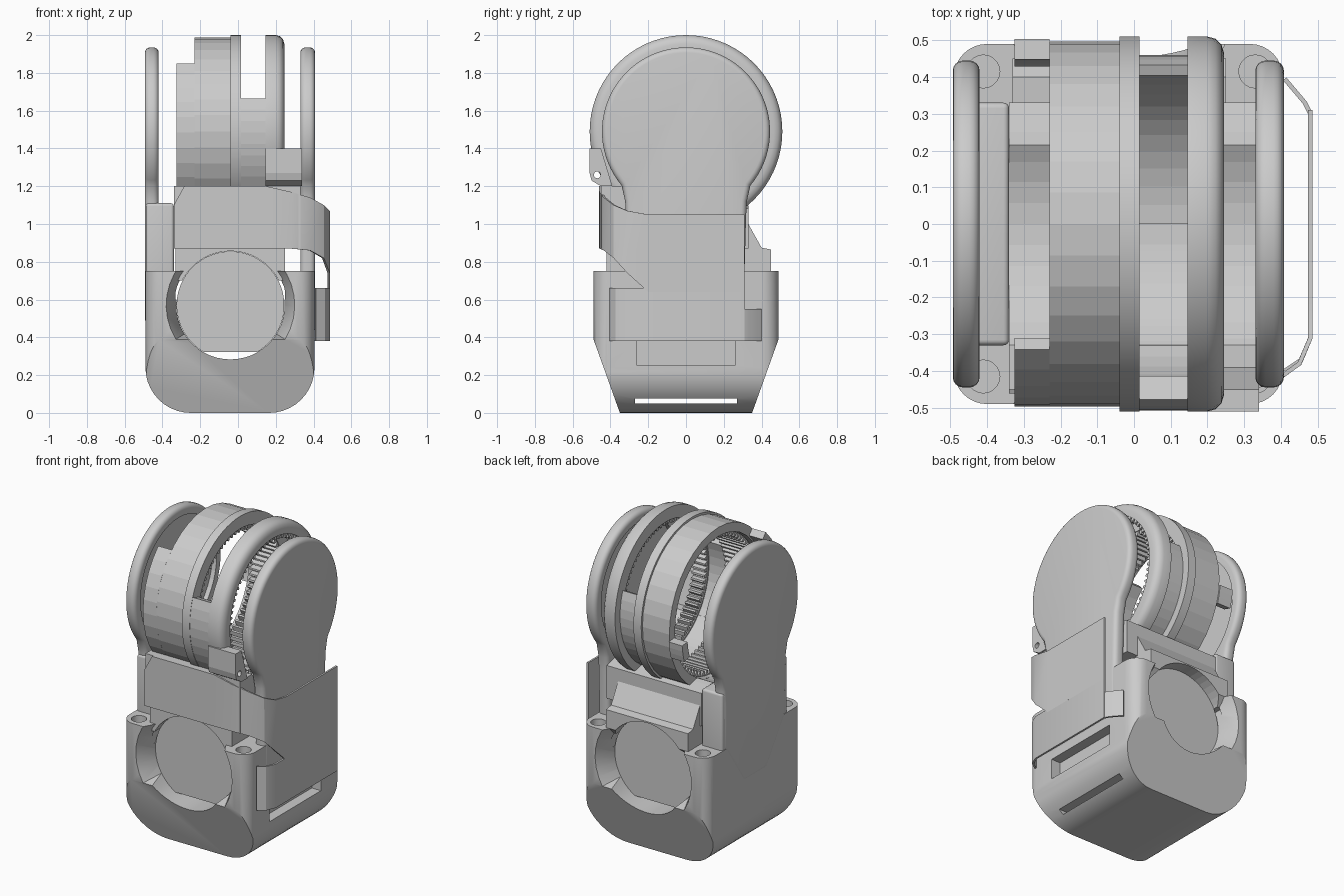
import bpy, bmesh
from math import sin, cos, pi, radians

if "Cube" in bpy.data.objects:
    bpy.data.objects.remove(bpy.data.objects["Cube"])

HUB = 1.49           # height of the hinge axis
BORE = (-0.04, 0.57)  # x, z of the motor axis


def finish(name, bm):
    bmesh.ops.recalc_face_normals(bm, faces=bm.faces)
    me = bpy.data.meshes.new(name)
    bm.to_mesh(me)
    bm.free()
    ob = bpy.data.objects.new(name, me)
    bpy.context.collection.objects.link(ob)
    return ob


def arc(c, r, a0, a1, n=24):
    steps = [radians(a0 + (a1 - a0) * i / n) for i in range(n + 1)]
    return [(c[0] + r * cos(a), c[1] + r * sin(a)) for a in steps]


def circle(c, r, n=48):
    return arc(c, r, 0, 360, n)[:-1]


def prism(name, pts, axis, lo, hi, shrink=1, c=(0, 0)):
    """Extrude a profile along an axis; the far end may shrink about c."""
    bm = bmesh.new()
    place = {"x": lambda u, v, w: (w, u, v), "y": lambda u, v, w: (u, w, v),
             "z": lambda u, v, w: (u, v, w)}[axis]
    near = [bm.verts.new(place(u, v, lo)) for u, v in pts]
    far = [bm.verts.new(place(c[0] + (u - c[0]) * shrink, c[1] + (v - c[1]) * shrink, hi))
           for u, v in pts]
    bm.faces.new(near)
    bm.faces.new(far[::-1])
    for i in range(len(pts)):
        bm.faces.new((near[i - 1], near[i], far[i], far[i - 1]))
    return finish(name, bm)


def box(name, x, y, z):
    return prism(name, [(x[0], y[0]), (x[1], y[0]), (x[1], y[1]), (x[0], y[1])], "z", *z)


def bake(ob):
    dg = bpy.context.evaluated_depsgraph_get()
    me = bpy.data.meshes.new_from_object(ob.evaluated_get(dg))
    ob.modifiers.clear()
    ob.data = me


def combine(ob, cutters, op="DIFFERENCE"):
    for cutter in cutters:
        mod = ob.modifiers.new("cut", "BOOLEAN")
        mod.object, mod.operation, mod.solver = cutter, op, "EXACT"
        bake(ob)
        bpy.data.objects.remove(cutter)


def smooth(ob, width=0):
    if width:
        mod = ob.modifiers.new("round", "BEVEL")
        mod.width, mod.segments = width, 4
        mod.limit_method, mod.angle_limit = "ANGLE", radians(50)
        bake(ob)
    bpy.ops.object.select_all(action="DESELECT")
    ob.select_set(True)
    bpy.context.view_layer.objects.active = ob
    bpy.ops.object.shade_smooth_by_angle(angle=radians(30))


def ring(name, profile, a0=0, a1=360, n=48):
    """Sweep an (x, radius) profile around the hinge axis."""
    bm = bmesh.new()
    full = a1 - a0 == 360
    rows = []
    for i in range(n if full else n + 1):
        a = radians(a0 + (a1 - a0) * i / n)
        rows.append([bm.verts.new((x, r * cos(a), HUB + r * sin(a))) for x, r in profile])
    for i in range(0 if full else 1, len(rows)):
        for j in range(len(profile)):
            bm.faces.new((rows[i - 1][j - 1], rows[i - 1][j], rows[i][j], rows[i][j - 1]))
    if not full:
        bm.faces.new(rows[0])
        bm.faces.new(rows[-1][::-1])
    return finish(name, bm)


def band(x0, x1, r0, r1):
    return [(x0, r0), (x1, r0), (x1, r1), (x0, r1)]


def teeth(name, x0, x1, count=72):
    """Inward gear teeth, as small wedges."""
    bm = bmesh.new()
    for i in range(count):
        a, h = 2 * pi * i / count, pi / count
        tri = [(0.435, a - h * 0.9), (0.435, a + h * 0.9), (0.405, a + h * 0.3), (0.405, a - h * 0.3)]
        ends = [[bm.verts.new((x, r * cos(t), HUB + r * sin(t))) for r, t in tri] for x in (x0, x1)]
        bm.faces.new(ends[0])
        bm.faces.new(ends[1][::-1])
        for j in range(4):
            bm.faces.new((ends[0][j - 1], ends[0][j], ends[1][j], ends[1][j - 1]))
    return finish(name, bm)


def ribbon(name, path, thick=0.012):
    """Thin bent sheet through (x, y, bottom, top) stations."""
    bm = bmesh.new()
    cols = [(bm.verts.new((x, y, b)), bm.verts.new((x, y, t))) for x, y, b, t in path]
    for p, q in zip(cols, cols[1:]):
        bm.faces.new((p[0], q[0], q[1], p[1]))
    ob = finish(name, bm)
    mod = ob.modifiers.new("thickness", "SOLIDIFY")
    mod.thickness, mod.offset = thick, 0
    bake(ob)
    smooth(ob)
    return ob


# Base housing: three profiles intersected
base = prism("base_housing", [(-0.35, 0), (0.35, 0), (0.49, 0.39), (0.49, 0.75),
                              (-0.49, 0.75), (-0.49, 0.39)], "x", -0.6, 0.6)
front = [(0.405, 1), (-0.49, 1)] + arc((-0.25, 0.24), 0.24, 180, 270, 10) \
    + arc((0.165, 0.24), 0.24, 270, 360, 10)
plan = []
for k, (cx, cy) in enumerate([(0.315, 0.4), (-0.4, 0.4), (-0.4, -0.4), (0.315, -0.4)]):
    plan += arc((cx, cy), 0.09, 90 * k, 90 * k + 90, 8)
combine(base, [prism("front_profile", front, "y", -1, 1),
               prism("plan_profile", plan, "z", -1, 2)], "INTERSECT")

# Motor bore, flared mouths, screw holes and side slots
rim = arc(BORE, 0.345, -32, 212)
cuts = [prism("bore", circle(BORE, 0.287), "y", -1, 1),
        box("top_opening", (-0.33, 0.25), (-0.4, 0.4), (0.6, 1)),
        box("side_window", (0.34, 0.6), (-0.26, 0.26), (0.25, 0.38)),
        box("bottom_slot", (-1, 1), (-0.27, 0.27), (0.05, 0.075))]
for s in (-1, 1):
    cuts.append(prism("mouth", rim, "y", s * 0.5, s * 0.37, 0.83, BORE))
    for x in (-0.41, 0.33):
        cuts.append(prism("screw_hole", circle((x, s * 0.415), 0.045, 20), "z", 0.6, 1))
combine(base, cuts)
smooth(base)

# Motor filling the bore, flat underneath
smooth(prism("motor", arc(BORE, 0.285, -60, 240, 48), "y", -0.37, 0.37))

# Main body with hinge cradle and arch above the motor
upper = prism("body_upper", [(-0.45, 0.87), (-0.45, 1.2), (-0.3, 1.2), (0.25, 1.1),
                             (0.33, 1.08), (0.33, 0.87)], "x", -0.34, 0.33)
combine(upper, [prism("cradle_cut", circle((0, HUB), 0.44), "x", -1, 1)])
lower = prism("body_lower", [(-0.42, 0.7), (-0.42, 0.88), (0.33, 0.88), (0.33, 1.0),
                             (0.4, 0.875), (0.45, 0.865), (0.45, 0.75), (0.4, 0.7)],
              "x", -0.33, 0.25)
combine(lower, [prism("arch_cut", circle(BORE, 0.287), "y", -1, 1)])

# Side arms: disc on a neck, recessed on the inner face
def arm(name, x0, x1, inner, tail):
    pts = arc((0, HUB), 0.445, -40, 220, 56)
    side = [(0.322, 1.12), (0.318, 1.04)] + tail
    pts += [(-y, z) for y, z in side] + side[::-1]
    ob = prism(name, pts, "x", x0, x1)
    smooth(ob, 0.028)
    combine(ob, [prism("recess", circle((0, HUB), 0.385), "x", inner - 0.03, inner + 0.03)])


arm("right_arm", -0.493, -0.42, -0.42, [(0.31, 0.75), (0.12, 0.47)])
arm("left_arm", 0.33, 0.408, 0.33, [(0.31, 0.75), (0.31, 0.42)])
smooth(box("right_neck", (-0.487, -0.34), (-0.33, 0.33), (0.6, 1.11)), 0.015)

# Hinge rings
ring("wide_ring", band(-0.23, -0.04, 0.44, 0.497), n=36)
smooth(ring("center_ring", band(-0.04, 0.015, 0.43, 0.51), n=72))
smooth(ring("rounded_ring", [(0.145, 0.43), (0.245, 0.43), (0.245, 0.465), (0.238, 0.488),
                             (0.222, 0.504), (0.2, 0.51), (0.145, 0.51)], n=72))
ring("end_band_front", band(-0.325, -0.23, 0.45, 0.497), 133.5, 275, 15)
ring("end_tab_back", band(-0.325, -0.23, 0.45, 0.505), -18, -5, 3)
ring("gap_band_front", band(0.015, 0.145, 0.44, 0.508), 160, 270, 16)
ring("gap_band_back", band(0.015, 0.145, 0.43, 0.46), 270, 380, 16)
teeth("inner_teeth_left", 0.15, 0.24)
teeth("inner_teeth_right", -0.2, 0.01)

# Front lug with pin hole
lug = prism("front_lug", [(-0.51, 1.4), (-0.45, 1.4), (-0.39, 1.2), (-0.45, 1.2),
                          (-0.5, 1.23), (-0.51, 1.27)], "x", 0.145, 0.34)
combine(lug, [prism("pin_hole", circle((-0.47, 1.26), 0.018, 16), "x", 0, 1)])

# Wrap-around cover sheet and its lower clip
ribbon("cover_sheet", [(-0.34, -0.455, 0.87, 1.1), (-0.285, -0.455, 0.87, 1.2),
                       (0.15, -0.455, 0.87, 1.2), (0.28, -0.453, 0.87, 1.17),
                       (0.38, -0.43, 0.86, 1.14), (0.45, -0.38, 0.82, 1.1),
                       (0.48, -0.31, 0.74, 1.07), (0.48, -0.2, 0.64, 1.05),
                       (0.48, 0.31, 0.64, 1.05)])
ribbon("clip_sheet", [(0.41, -0.4, 0.38, 0.66), (0.455, -0.37, 0.38, 0.66),
                      (0.48, -0.31, 0.38, 0.66), (0.48, 0.31, 0.38, 0.66)])
ribbon("clip_tab", [(0.48, 0.3, 0.38, 0.55), (0.465, 0.33, 0.38, 0.55),
                    (0.41, 0.395, 0.38, 0.55)])
